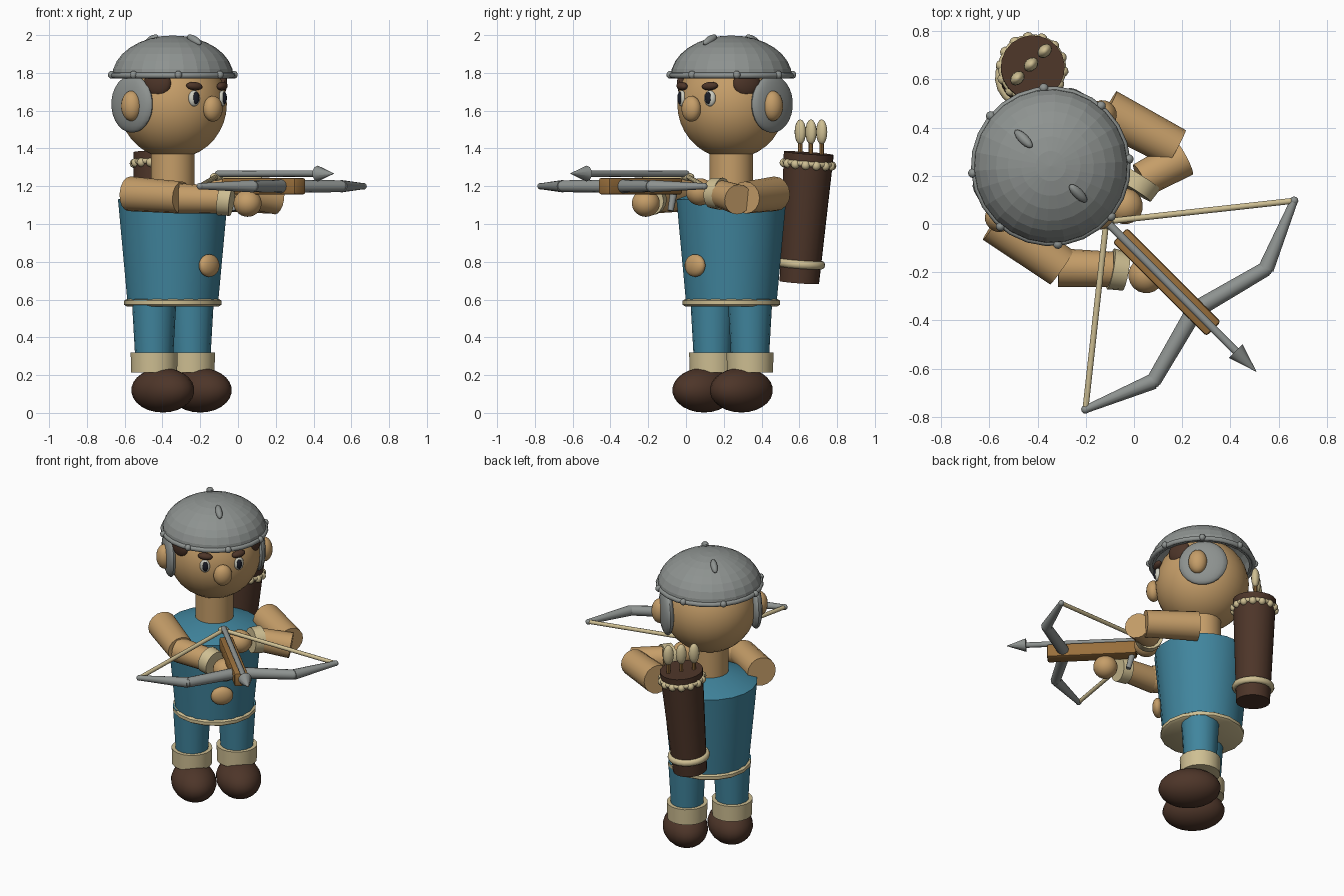
import bpy, bmesh, math
from mathutils import Matrix, Vector

if "Cube" in bpy.data.objects:
    bpy.data.objects.remove(bpy.data.objects["Cube"])

# The figure is built facing -y, then turned and moved by PLACE
PLACE = Matrix.Translation((-0.345, 0.24, 0)) @ Matrix.Rotation(math.radians(45), 4, 'Z')


def colour(name, r, g, b):
    m = bpy.data.materials.new(name)
    m.diffuse_color = (r, g, b, 1)
    m.use_nodes = True
    m.node_tree.nodes["Principled BSDF"].inputs["Base Color"].default_value = m.diffuse_color
    return m


SKIN = colour("skin", 0.56, 0.34, 0.14)
CREAM = colour("cream", 0.62, 0.52, 0.29)
BLUE = colour("blue cloth", 0.052, 0.235, 0.34)
BROWN = colour("dark brown", 0.075, 0.036, 0.022)
STEEL = colour("steel", 0.27, 0.29, 0.28)
WOOD = colour("wood", 0.32, 0.16, 0.045)
BLACK = colour("black", 0.01, 0.012, 0.02)
WHITE = colour("eye white", 0.6, 0.6, 0.52)


def finish(bm, name, mat, smooth=40):
    bmesh.ops.recalc_face_normals(bm, faces=bm.faces)
    me = bpy.data.meshes.new(name)
    bm.to_mesh(me)
    bm.free()
    me.transform(PLACE)
    me.materials.append(mat)
    ob = bpy.data.objects.new(name, me)
    bpy.context.collection.objects.link(ob)
    if smooth:
        bpy.ops.object.select_all(action='DESELECT')
        ob.select_set(True)
        bpy.context.view_layer.objects.active = ob
        bpy.ops.object.shade_smooth_by_angle(angle=math.radians(smooth))
    return ob


def ball(name, loc, radii, mat, rot=(0, 0, 0), seg=20):
    bm = bmesh.new()
    bmesh.ops.create_uvsphere(bm, u_segments=seg, v_segments=max(8, seg * 2 // 3), radius=1)
    turn = Matrix.Identity(4)
    for axis, a in zip("XYZ", rot):
        turn = Matrix.Rotation(a, 4, axis) @ turn
    bm.transform(Matrix.Translation(loc) @ turn @ Matrix.Diagonal((*radii, 1)))
    return finish(bm, name, mat)


def rod(name, a, b, r1, r2, mat, seg=16):
    a, b = Vector(a), Vector(b)
    bm = bmesh.new()
    bmesh.ops.create_cone(bm, cap_ends=True, segments=seg, radius1=r1, radius2=r2, depth=(b - a).length)
    bm.transform(Matrix.Translation((a + b) / 2) @ (b - a).to_track_quat('Z', 'Y').to_matrix().to_4x4())
    return finish(bm, name, mat)


def lathe(name, profile, mat, seg=24, matrix=Matrix.Identity(4), closed=False, smooth=40):
    """Turn (radius, height) points around z."""
    bm = bmesh.new()
    rings = []
    for r, z in profile:
        if r == 0:
            rings.append([bm.verts.new((0, 0, z))] * seg)
        else:
            rings.append([bm.verts.new((r * math.cos(t), r * math.sin(t), z))
                          for t in (2 * math.pi * i / seg for i in range(seg))])
    pairs = list(zip(rings, rings[1:])) + ([(rings[-1], rings[0])] if closed else [])
    for lo, hi in pairs:
        for i in range(seg):
            j = (i + 1) % seg
            bm.faces.new(list(dict.fromkeys((lo[i], lo[j], hi[j], hi[i]))))
    bm.transform(matrix)
    return finish(bm, name, mat, smooth)


def ring(name, r, z, thick_r, thick_z, mat, seg=24, matrix=Matrix.Identity(4)):
    pts = [(r + thick_r * math.cos(k * math.pi / 4), z + thick_z * math.sin(k * math.pi / 4)) for k in range(8)]
    return lathe(name, pts, mat, seg, matrix, closed=True, smooth=60)


def box(name, loc, size, mat, bevel=0.01):
    bm = bmesh.new()
    bmesh.ops.create_cube(bm, size=1)
    bm.transform(Matrix.Translation(loc) @ Matrix.Diagonal((*size, 1)))
    bmesh.ops.bevel(bm, geom=bm.edges[:], offset=bevel, segments=2, affect='EDGES', profile=0.5)
    return finish(bm, name, mat)


# Legs, cuffs and shoes
for s, side in ((-1, "right"), (1, "left")):
    x = 0.14 * s
    rod(side + "_leg", (x, 0, 0.25), (x, 0, 0.6), 0.098, 0.118, BLUE)
    rod(side + "_trouser_cuff", (x, 0, 0.215), (x, 0, 0.32), 0.123, 0.126, CREAM, 20)
    ball(side + "_shoe", (x, -0.065, 0.12), (0.138, 0.192, 0.118), BROWN)

# Tunic with hem and round buckle
lathe("tunic", [(0, 0.585), (0.243, 0.585), (0.294, 1.13), (0.11, 1.2), (0, 1.2)], BLUE, 20)
lathe("hem", [(0, 0.563), (0.243, 0.563), (0.258, 0.573), (0.258, 0.594), (0.243, 0.604), (0, 0.604)], CREAM, 16)
ball("buckle", (0, -0.272, 0.78), (0.07, 0.035, 0.06), SKIN)

# Neck, head and face
rod("neck", (0, 0, 1.12), (0, 0, 1.42), 0.117, 0.117, SKIN, 20)
ball("head", (0, 0, 1.635), (0.288, 0.288, 0.29), SKIN, seg=28)
ball("nose", (0, -0.3, 1.61), (0.058, 0.045, 0.068), SKIN)
for s, side in ((-1, "right"), (1, "left")):
    turn = 0.37 * s
    ball(side + "_eye", (0.106 * s, -0.265, 1.665), (0.032, 0.02, 0.042), WHITE, (0, 0, turn))
    ball(side + "_pupil", (0.106 * s, -0.279, 1.667), (0.018, 0.013, 0.032), BLACK, (0, 0, turn))
    ball(side + "_eyebrow", (0.104 * s, -0.265, 1.73), (0.046, 0.025, 0.022), BROWN, (0, -0.08 * s, turn))
    ball(side + "_sideburn", (0.235 * s, -0.12, 1.745), (0.03, 0.075, 0.07), BROWN, (0, 0, -0.47 * s))
    ball(side + "_ear_guard", (0.275 * s, 0.03, 1.635), (0.042, 0.15, 0.152), STEEL)
    ball(side + "_ear", (0.31 * s, 0, 1.625), (0.052, 0.058, 0.08), SKIN)

# Helmet: hollow faceted dome, rim, rivets and two crest pegs
outer = [(0.322 * math.cos(k * math.pi / 16), 1.778 + 0.22 * math.sin(k * math.pi / 16)) for k in range(8)]
lathe("helmet_dome", [(0.29, 1.778)] + outer + [(0, 1.998)], STEEL, 26, smooth=0)
ring("helmet_rim", 0.318, 1.787, 0.014, 0.016, STEEL, 26)
for i in range(8):
    a = i * math.pi / 4 + 0.09
    ball("rim_rivet_%d" % i, (0.325 * math.cos(a), 0.325 * math.sin(a), 1.79), (0.02, 0.02, 0.021), STEEL, seg=10)
for s in (-1, 1):
    ball("helmet_peg_front" if s < 0 else "helmet_peg_back", (0, 0.16 * s, 1.974),
         (0.021, 0.055, 0.021), STEEL, (-0.42 * s, 0, 0), 12)

# Arms: (shoulder, elbow, forearm start, wrist, hand)
arms = {
    "right": ((-0.325, 0, 1.16), (-0.265, -0.33, 1.14), (-0.275, -0.32, 1.135), (-0.12, -0.485, 1.13), (-0.04, -0.6, 1.11)),
    "left": ((0.325, 0, 1.16), (0.42, -0.315, 1.14), (0.415, -0.365, 1.13), (0.225, -0.307, 1.16), (0.1, -0.335, 1.17)),
}
for side, pts in arms.items():
    shoulder, elbow, start, wrist, hand = map(Vector, pts)
    d = (hand - wrist).normalized()
    rod(side + "_upper_arm", shoulder, elbow, 0.092, 0.085, SKIN)
    rod(side + "_forearm", start, wrist, 0.08, 0.073, SKIN)
    rod(side + "_wrist_cuff", wrist - d * 0.01, wrist + d * 0.055, 0.086, 0.08, CREAM)
    ball(side + "_hand", hand, (0.075, 0.075, 0.072), SKIN)

# Crossbow stock, trigger and string catch
box("stock", (0, -0.68, 1.2), (0.085, 0.55, 0.088), WOOD, 0.012)
rod("trigger", (0, -0.43, 1.17), (0, -0.455, 1.07), 0.02, 0.016, STEEL, 10)
ball("string_catch", (0, -0.325, 1.25), (0.035, 0.035, 0.022), CREAM, seg=12)

# Bow limbs and string
for s, side in ((-1, "right"), (1, "left")):
    root, mid, tip = (0, -0.845, 1.2), (0.33 * s, -0.932, 1.2), (0.612 * s, -0.815, 1.2)
    rod(side + "_inner_limb", root, mid, 0.036, 0.031, STEEL, 12)
    rod(side + "_outer_limb", mid, tip, 0.033, 0.016, STEEL, 12)
    ball(side + "_limb_joint", mid, (0.029, 0.029, 0.029), STEEL, seg=12)
    ball(side + "_limb_tip", tip, (0.018, 0.018, 0.018), STEEL, seg=10)
    rod(side + "_bowstring", tip, (0, -0.325, 1.25), 0.013, 0.013, CREAM, 10)

# Loaded bolt
rod("bolt_shaft", (0, -0.33, 1.265), (0, -1.1, 1.267), 0.017, 0.017, STEEL, 10)
rod("bolt_head", (0, -1.085, 1.267), (0, -1.205, 1.267), 0.042, 0.001, STEEL, 10)

# Quiver with bands, tilted along its own axis
low, high = Vector((0.18, 0.329, 0.69)), Vector((0.237, 0.343, 1.375))
axis = high - low
tilt = Matrix.Translation(low) @ axis.to_track_quat('Z', 'Y').to_matrix().to_4x4()
rod("quiver", low, high, 0.105, 0.133, BROWN, 20)
ring("quiver_lower_band", 0.113, 0.1, 0.018, 0.022, CREAM, 20, tilt)
ring("quiver_upper_band", 0.13, 0.635, 0.012, 0.014, CREAM, 20, tilt)
for i in range(14):
    a = i * math.tau / 14
    ball("quiver_scallop_%d" % i, tilt @ Vector((0.128 * math.cos(a), 0.128 * math.sin(a), 0.628)),
         (0.024, 0.024, 0.024), CREAM, seg=10)

# Spare arrows
for i in (-1, 0, 1):
    x = 0.24 + 0.08 * i
    rod("arrow_shaft_%d" % (i + 2), (x, 0.356, 1.34), (x, 0.356, 1.45), 0.012, 0.012, WOOD, 8)
    ball("arrow_fletching_%d" % (i + 2), (x, 0.356, 1.487), (0.034, 0.026, 0.067), CREAM, seg=12)
